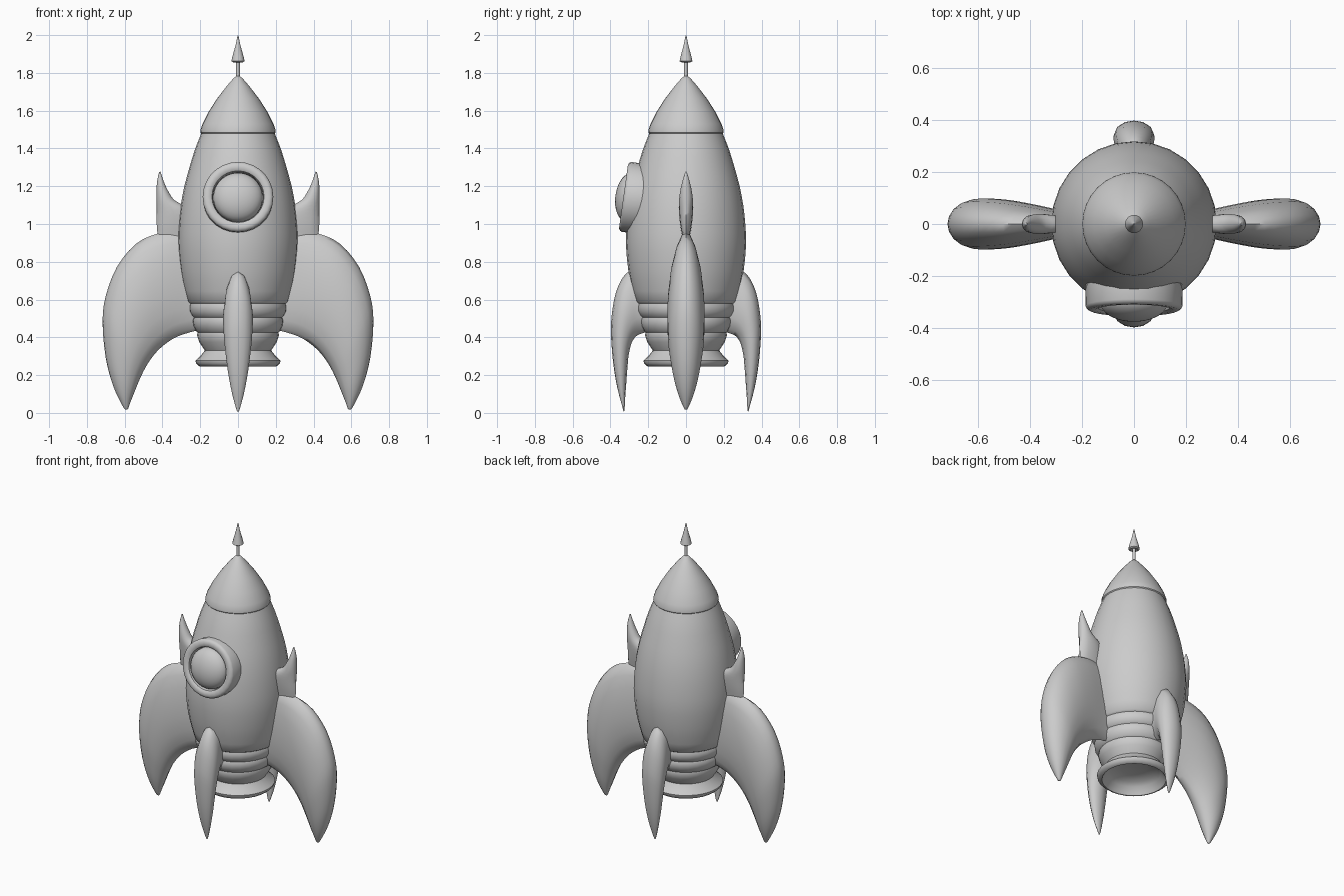
import bpy, bmesh
from math import sin, cos, pi, radians
from mathutils import Matrix, Vector


def finish(name, bm, matrix=None, angle=40):
    bmesh.ops.recalc_face_normals(bm, faces=bm.faces)
    mesh = bpy.data.meshes.new(name)
    bm.to_mesh(mesh)
    bm.free()
    ob = bpy.data.objects.new(name, mesh)
    bpy.context.collection.objects.link(ob)
    if matrix:
        ob.matrix_world = matrix
    bpy.ops.object.select_all(action='DESELECT')
    ob.select_set(True)
    bpy.context.view_layer.objects.active = ob
    bpy.ops.object.shade_smooth_by_angle(angle=radians(angle))
    return ob


def skin(bm, rings, closed=False):
    n = len(rings[0])
    pairs = list(zip(rings, rings[1:])) + ([(rings[-1], rings[0])] if closed else [])
    for a, b in pairs:
        for i in range(n):
            j = (i + 1) % n
            bm.faces.new((a[i], a[j], b[j], b[i]))


def lathe(name, profile, sides=28, matrix=None, closed=False, angle=40):
    """Revolve (radius, z) points about z."""
    bm = bmesh.new()
    rings = [[bm.verts.new((r * cos(2 * pi * i / sides), r * sin(2 * pi * i / sides), z))
              for i in range(sides)] for r, z in profile]
    skin(bm, rings, closed)
    bmesh.ops.remove_doubles(bm, verts=bm.verts, dist=1e-5)
    return finish(name, bm, matrix, angle)


def smooth(rows, steps=3):
    """Catmull-Rom interpolation of rows of numbers."""
    rows = [Vector(r) for r in rows]
    p = [2 * rows[0] - rows[1]] + rows + [2 * rows[-1] - rows[-2]]
    out = []
    for i in range(1, len(p) - 2):
        a, b, c, d = p[i - 1:i + 3]
        for k in range(steps):
            t = k / steps
            out.append(0.5 * (2 * b + (c - a) * t + (2 * a - 5 * b + 4 * c - d) * t * t
                              + (3 * b - a - 3 * c + d) * t ** 3))
    return out + [rows[-1]]


def fin(name, sections, turn, sides=14):
    """Loft ellipses; section = outer r, outer z, inner r, inner z, half thickness."""
    bm = bmesh.new()
    rings = []
    for ro, zo, ri, zi, t in smooth(sections):
        ring = []
        for i in range(sides):
            c, s = cos(2 * pi * i / sides), sin(2 * pi * i / sides)
            ring.append(bm.verts.new(((ro + ri) / 2 + c * (ro - ri) / 2, t * s,
                                      (zo + zi) / 2 + c * (zo - zi) / 2)))
        rings.append(ring)
    skin(bm, rings)
    bm.faces.new(rings[0])
    bm.faces.new(rings[-1])
    return finish(name, bm, Matrix.Rotation(radians(turn), 4, 'Z'), 60)


# Hull with stepped rings at the tail
hull = smooth([(0.19, 1.49), (0.226, 1.4), (0.257, 1.3), (0.284, 1.2), (0.303, 1.1), (0.314, 1.0),
               (0.318, 0.9), (0.311, 0.8), (0.296, 0.7), (0.267, 0.587)], 2)
hull = [(0, 1.49)] + [tuple(p) for p in hull]
hull += [(0.255, 0.578), (0.26, 0.563), (0.257, 0.535), (0.244, 0.513), (0.236, 0.506),
         (0.242, 0.49), (0.237, 0.46), (0.222, 0.433), (0.214, 0.426),
         (0.217, 0.41), (0.205, 0.375), (0.175, 0.33), (0, 0.33)]
lathe("hull", hull)

# Nose cone with a rolled lower lip
lathe("nose_cone", [(0, 1.475), (0.19, 1.475), (0.199, 1.485), (0.198, 1.5), (0.188, 1.53), (0.155, 1.595),
                    (0.11, 1.665), (0.06, 1.73), (0.025, 1.77), (0.01, 1.783), (0, 1.784)], 32)

# Antenna
lathe("antenna_rod", [(0, 1.77), (0.01, 1.77), (0.01, 1.87), (0, 1.87)], 10)
lathe("antenna_tip", [(0, 1.865), (0.025, 1.856), (0.035, 1.862), (0.03, 1.885), (0.012, 1.95),
                      (0.003, 1.995), (0, 2.0)], 14)

# Hollow exhaust nozzle
lathe("nozzle", [(0.16, 0.36), (0.172, 0.335), (0.2, 0.3), (0.225, 0.277), (0.222, 0.262), (0.205, 0.247),
                 (0.195, 0.245), (0.185, 0.262), (0.165, 0.29), (0.14, 0.31), (0.08, 0.325), (0, 0.328)], 28)

# Porthole frame and domed glass, tilted with the hull
tilt = Matrix.Translation((0, -0.325, 1.145)) @ Matrix.Rotation(radians(82), 4, 'X')
lathe("porthole_frame", [(0.185, -0.1), (0.187, -0.01), (0.181, 0.0), (0.17, 0.006), (0.15, 0.006),
                         (0.138, -0.002), (0.133, -0.02), (0.133, -0.1)], 28, tilt, closed=True)
dome = [(0.131 * cos(a * pi / 16), -0.025 + 0.074 * sin(a * pi / 16)) for a in range(9)]
lathe("porthole_glass", [(0, -0.06), (0.131, -0.06)] + dome, 28, tilt)

# Large side fins
large = [(0.24, 0.93, 0.2, 0.44, 0.04), (0.33, 0.958, 0.26, 0.425, 0.055), (0.43, 0.948, 0.34, 0.395, 0.075),
         (0.54, 0.895, 0.42, 0.335, 0.092), (0.64, 0.775, 0.475, 0.265, 0.099),
         (0.7, 0.62, 0.508, 0.205, 0.096), (0.717, 0.48, 0.53, 0.155, 0.085),
         (0.70, 0.29, 0.552, 0.1, 0.064), (0.66, 0.14, 0.57, 0.055, 0.038),
         (0.61, 0.035, 0.582, 0.022, 0.012), (0.597, 0.018, 0.59, 0.017, 0.004)]

# Narrow front and back fins
narrow = [(0.24, 0.75, 0.2, 0.43, 0.06), (0.3, 0.75, 0.235, 0.42, 0.065), (0.345, 0.7, 0.265, 0.405, 0.075),
          (0.376, 0.62, 0.288, 0.37, 0.079), (0.394, 0.51, 0.303, 0.31, 0.075),
          (0.397, 0.41, 0.31, 0.24, 0.067), (0.385, 0.26, 0.316, 0.16, 0.052),
          (0.363, 0.13, 0.322, 0.08, 0.032), (0.335, 0.025, 0.325, 0.02, 0.01),
          (0.331, 0.007, 0.328, 0.006, 0.003)]

# Small upper fins standing on the large ones
small = [(0.425, 0.935, 0.24, 0.935, 0.02), (0.43, 0.99, 0.24, 1.01, 0.031), (0.431, 1.06, 0.26, 1.08, 0.038),
         (0.431, 1.12, 0.335, 1.125, 0.037), (0.431, 1.17, 0.37, 1.175, 0.031),
         (0.429, 1.22, 0.393, 1.225, 0.02), (0.418, 1.275, 0.411, 1.278, 0.004)]

for side, turn in (("right", 0), ("left", 180)):
    fin(side + "_large_fin", large, turn, 18)
    fin(side + "_upper_fin", small, turn, 12)
for side, turn in (("front", -90), ("back", 90)):
    fin(side + "_narrow_fin", narrow, turn, 12)
